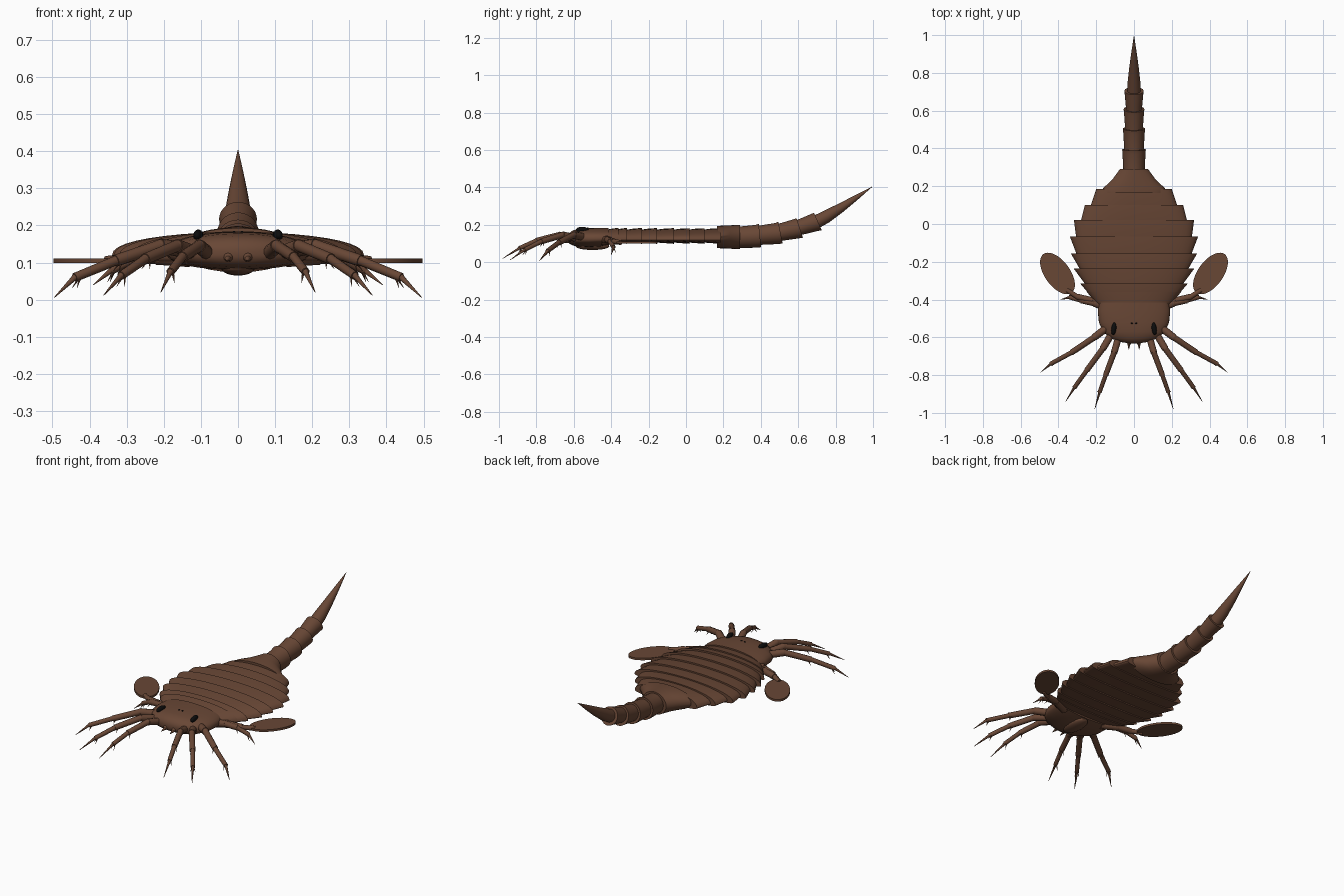
import bpy, bmesh, math
from mathutils import Vector, Matrix

if "Cube" in bpy.data.objects:
    bpy.data.objects.remove(bpy.data.objects["Cube"])


def material(name, rgb):
    m = bpy.data.materials.new(name)
    m.use_nodes = True
    m.diffuse_color = (*rgb, 1)
    bsdf = m.node_tree.nodes["Principled BSDF"]
    bsdf.inputs["Base Color"].default_value = (*rgb, 1)
    bsdf.inputs["Roughness"].default_value = 0.7
    return m


SHELL = material("brown shell", (0.14, 0.063, 0.036))
BLACK = material("black eye", (0.004, 0.004, 0.004))


def finish(bm, name, mat, angle=40):
    bmesh.ops.recalc_face_normals(bm, faces=bm.faces)
    me = bpy.data.meshes.new(name)
    bm.to_mesh(me)
    bm.free()
    me.materials.append(mat)
    ob = bpy.data.objects.new(name, me)
    bpy.context.collection.objects.link(ob)
    bpy.ops.object.select_all(action="DESELECT")
    ob.select_set(True)
    bpy.context.view_layer.objects.active = ob
    bpy.ops.object.shade_smooth_by_angle(angle=math.radians(angle))
    return ob


def ring(bm, y, z, w, up, down, tilt=0, power=1.0, n=40):
    """Cross-section of half width w, with separate upper and lower heights."""
    verts = []
    for i in range(n):
        a = 2 * math.pi * i / n
        c, s = math.cos(a), math.sin(a)
        h = math.copysign(abs(s) ** power, s) * (up if s > 0 else down)
        verts.append(bm.verts.new((w * c, y - h * math.sin(tilt), z + h * math.cos(tilt))))
    return verts


def loft(bm, rings):
    for a, b in zip(rings, rings[1:]):
        for i in range(len(a)):
            j = (i + 1) % len(a)
            bm.faces.new((a[i], a[j], b[j], b[i]))
    bm.faces.new(rings[0])
    bm.faces.new(rings[-1])


def cone(bm, p, q, r1, r2, sides=10):
    p, q = Vector(p), Vector(q)
    d = q - p
    mat = Matrix.Translation((p + q) / 2) @ d.to_track_quat("Z", "Y").to_matrix().to_4x4()
    bmesh.ops.create_cone(bm, cap_ends=True, segments=sides, radius1=r1, radius2=r2,
                          depth=d.length, matrix=mat)


def ball(bm, p, size, rot=None):
    mat = Matrix.Translation(p) @ (rot or Matrix()) @ Matrix.Diagonal((*size, 1))
    bmesh.ops.create_uvsphere(bm, u_segments=24, v_segments=14, radius=1, matrix=mat)


# Overlapping back plates: front y, rear y, front half width, rear half width
plates = [(-.43, -.36, .19, .25), (-.38, -.315, .23, .285), (-.33, -.235, .25, .32),
          (-.25, -.155, .28, .335), (-.17, -.065, .30, .34), (-.08, .02, .305, .318),
          (.0, .1, .285, .26), (.08, .185, .235, .20)]
for i, (y0, y1, w0, w1) in enumerate(plates):
    bm = bmesh.new()
    loft(bm, [ring(bm, y0, .118, w0, .054, .012, power=.85),
              ring(bm, (y0 + y1) / 2, .118, (w0 + w1) / 2, .061, .016, power=.85),
              ring(bm, y1, .118, w1, .066 - .0005 * i, .02, power=.85)])
    finish(bm, f"back_plate_{i + 1}", SHELL)

# Tapering plate joining the body to the tail
bm = bmesh.new()
loft(bm, [ring(bm, .165, .135, .165, .058, .06),
          ring(bm, .19, .135, .163, .06, .061),
          ring(bm, .235, .135, .115, .062, .063),
          ring(bm, .29, .135, .075, .064, .065)])
finish(bm, "tail_base_plate", SHELL)

# Tail rings, curving up: y, z, tilt
tail = [(.27, .132, 0), (.395, .143, .1), (.505, .158, .2), (.608, .183, .32), (.705, .217, .42)]
for i, (a, b) in enumerate(zip(tail, tail[1:])):
    r0, r1 = .056 - i * .005, .063 - i * .004
    bm = bmesh.new()
    loft(bm, [ring(bm, a[0] - .01, a[1], r0, r0, r0, a[2], n=28),
              ring(bm, b[0] - .018, b[1] - .005, r1 - .002, r1 - .002, r1 - .002, b[2], n=28),
              ring(bm, b[0], b[1], r1, r1, r1, b[2], n=28)])
    finish(bm, f"tail_ring_{i + 1}", SHELL)

# Tail spike
bm = bmesh.new()
loft(bm, [ring(bm, y, z, r, r, r, .5, n=24) for y, z, r in
          [(.69, .212, .036), (.75, .243, .034), (.83, .292, .025), (.91, .345, .014), (.995, .403, .001)]])
finish(bm, "tail_spike", SHELL)

# Head shield: rounded at the front, shallow below
bm = bmesh.new()
loft(bm, [ring(bm, y, .125, w, u, d, power=.8) for y, w, u, d in
          [(-.415, .185, .058, .03), (-.46, .192, .058, .042), (-.52, .186, .057, .045),
           (-.57, .165, .053, .042), (-.605, .125, .045, .036), (-.625, .07, .03, .025),
           (-.632, .02, .012, .01)]])
finish(bm, "head_shield", SHELL)

# Mouth plate under the head
bm = bmesh.new()
ball(bm, (0, -.5, .085), (.045, .09, .02))
finish(bm, "mouth_plate", SHELL)

# Compound eyes and the tiny centre eyes
for side, label in ((1, "left"), (-1, "right")):
    bm = bmesh.new()
    ball(bm, (side * .107, -.555, .173), (.013, .034, .016), Matrix.Rotation(side * .12, 4, "Z"))
    finish(bm, f"{label}_eye", BLACK)
    bm = bmesh.new()
    ball(bm, (side * .011, -.525, .181), (.005, .005, .004))
    finish(bm, f"{label}_centre_eye", BLACK)

# Limbs as joint points, each with its thickness at the root
limbs = {
    "front_leg": (.023, [(.07, -.56, .115), (.105, -.68, .145), (.15, -.80, .115), (.182, -.89, .075), (.208, -.98, .02)]),
    "middle_leg": (.024, [(.10, -.55, .12), (.165, -.66, .145), (.25, -.775, .11), (.315, -.865, .065), (.362, -.94, .012)]),
    "outer_leg": (.025, [(.12, -.53, .13), (.21, -.60, .145), (.33, -.68, .105), (.44, -.74, .06), (.495, -.785, .006)]),
    "hind_leg": (.024, [(.13, -.45, .12), (.21, -.42, .12), (.28, -.405, .11), (.34, -.388, .08), (.39, -.4, .04)]),
    "paddle_arm": (.026, [(.13, -.44, .11), (.22, -.405, .115), (.30, -.385, .11), (.355, -.35, .105)]),
}
for side, label in ((1, "left"), (-1, "right")):
    for name, (r, pts) in limbs.items():
        pts = [Vector((x * side, y, z)) for x, y, z in pts]
        bm = bmesh.new()
        for i, (a, b) in enumerate(zip(pts, pts[1:])):
            r0 = r * (1 - .19 * i)
            claw = i == 3
            cone(bm, a, b, r0 * (.75 if claw else .85), .001 if claw else r0 * .8)
            if i:
                ball(bm, a, (r0 * .85,) * 3)
            # Short spines under the outer joints
            if i and not claw and name != "paddle_arm":
                across = (b - a).normalized().cross(Vector((0, 0, 1))) * .014
                for s in (1, -1):
                    root = a.lerp(b, .85)
                    tip = root + (b - a).normalized() * .02 + across * s - Vector((0, 0, .028))
                    cone(bm, root, tip, .005, .0005, 6)
        finish(bm, f"{label}_{name}", SHELL)

    # Flat swimming paddle
    bm = bmesh.new()
    turn = Matrix.Rotation(side * math.radians(36), 4, "Z")
    place = Matrix.Translation((side * .405, -.262, .105)) @ turn.inverted()
    bmesh.ops.create_cone(bm, cap_ends=True, segments=40, radius1=1, radius2=1, depth=1,
                          matrix=place @ Matrix.Diagonal((.067, .127, .012, 1)))
    finish(bm, f"{label}_paddle", SHELL)

    # Small pincers below the front of the head
    bm = bmesh.new()
    ball(bm, (side * .026, -.615, .115), (.015, .025, .014))
    cone(bm, (side * .026, -.625, .113), (side * .028, -.665, .105), .011, .001)
    finish(bm, f"{label}_pincer", SHELL)
